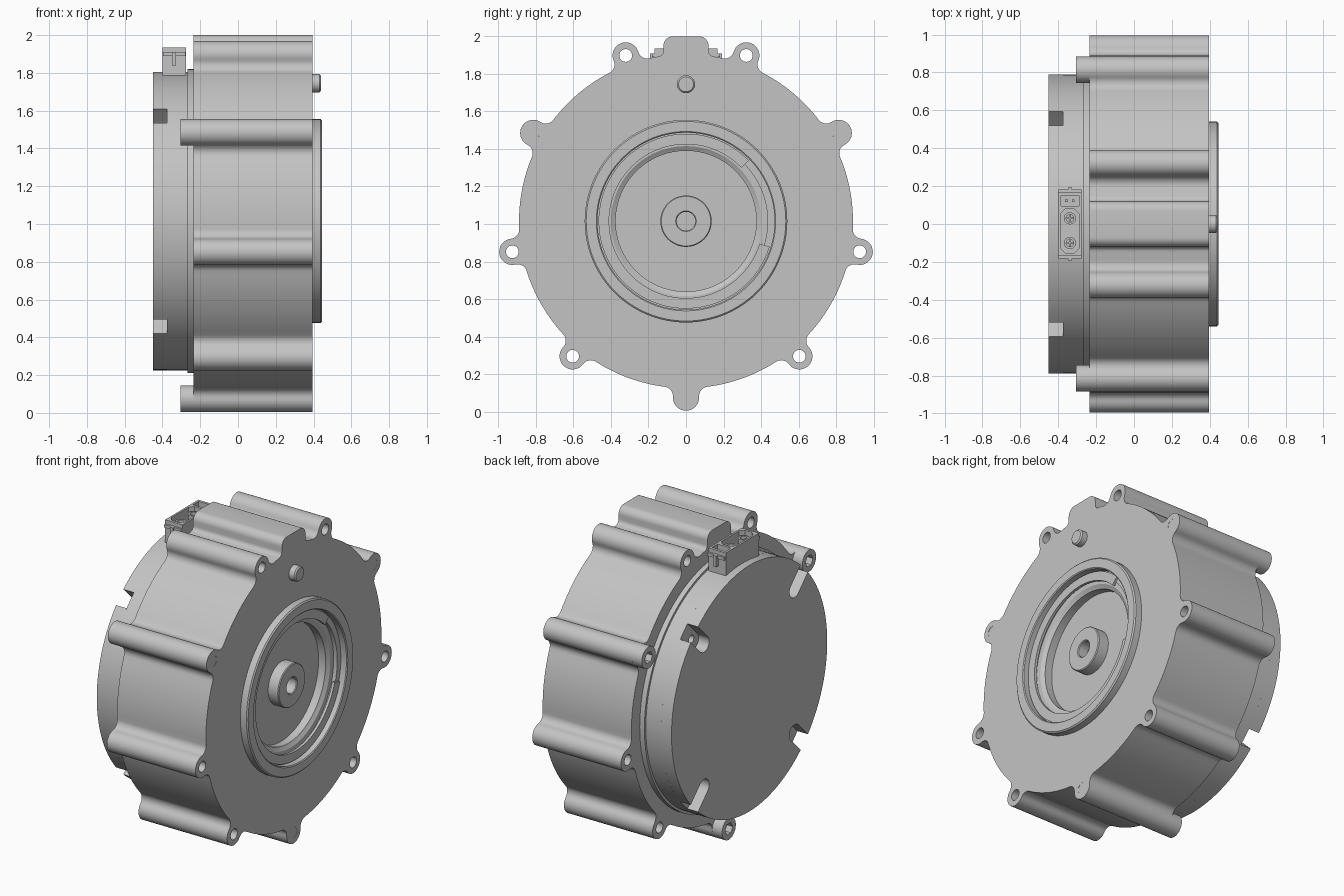
import bpy, bmesh
from math import sin, cos, pi, radians, atan2, acos, sqrt
from mathutils import Matrix, Vector

cube = bpy.data.objects.get("Cube")
if cube:
    bpy.data.objects.remove(cube)

AXIS_Z = 1.015          # height of the motor axis
metal = bpy.data.materials.new("metal_grey")
metal.use_nodes = True
grey = (0.55, 0.55, 0.55, 1)
metal.diffuse_color = grey
metal.node_tree.nodes["Principled BSDF"].inputs["Base Color"].default_value = grey

# Maps profile x, y, depth to world y, z, x around the motor axis
ALONG_X = Matrix(((0, 0, 1, 0), (1, 0, 0, 0), (0, 1, 0, AXIS_Z), (0, 0, 0, 1)))


def finish(name, bm):
    bmesh.ops.remove_doubles(bm, verts=bm.verts, dist=0.0001)
    bmesh.ops.recalc_face_normals(bm, faces=bm.faces)
    mesh = bpy.data.meshes.new(name)
    bm.to_mesh(mesh)
    bm.free()
    mesh.materials.append(metal)
    obj = bpy.data.objects.new(name, mesh)
    bpy.context.collection.objects.link(obj)
    bpy.ops.object.select_all(action='DESELECT')
    obj.select_set(True)
    bpy.context.view_layer.objects.active = obj
    bpy.ops.object.shade_smooth_by_angle(angle=radians(30))
    return obj


def plate(name, loops, lo, hi, matrix=ALONG_X):
    """Extrude an outline, with any holes, from lo to hi."""
    curve = bpy.data.curves.new(name, 'CURVE')
    curve.dimensions = '2D'
    curve.fill_mode = 'BOTH'
    curve.extrude = (hi - lo) / 2
    for loop in loops:
        spline = curve.splines.new('POLY')
        spline.points.add(len(loop) - 1)
        for point, (u, v) in zip(spline.points, loop):
            point.co = (u, v, 0, 1)
        spline.use_cyclic_u = True
    temp = bpy.data.objects.new(name, curve)
    bpy.context.collection.objects.link(temp)
    mesh = bpy.data.meshes.new_from_object(temp)
    bpy.data.objects.remove(temp)
    mesh.transform(matrix @ Matrix.Translation((0, 0, (lo + hi) / 2)))
    bm = bmesh.new()
    bm.from_mesh(mesh)
    bpy.data.meshes.remove(mesh)
    return finish(name, bm)


def lathe(name, profile, u=0, v=0, steps=96):
    """Spin (x, radius) points around an axis parallel to x."""
    bm = bmesh.new()
    verts = [bm.verts.new((x, u + r, AXIS_Z + v)) for x, r in profile]
    edges = [bm.edges.new(pair) for pair in zip(verts, verts[1:])]
    bmesh.ops.spin(bm, geom=verts + edges, cent=(0, u, AXIS_Z + v), axis=(1, 0, 0),
                   angle=2 * pi, steps=steps, use_duplicate=False)
    return finish(name, bm)


def arc(cu, cv, r, a0, a1, n):
    return [(cu + r * cos(a0 + (a1 - a0) * i / n), cv + r * sin(a0 + (a1 - a0) * i / n))
            for i in range(n + 1)]


def circle(u, v, r, n=24):
    return arc(u, v, r, 0, 2 * pi, n)[:-1]


def turned(points, a):
    return [(u * cos(a) - v * sin(a), u * sin(a) + v * cos(a)) for u, v in points]


def mirrored(points):
    return [(-u, v) for u, v in reversed(points)]


def box(u, v, w, h, c=0.0):
    """Rectangle outline with chamfered corners."""
    if not c:
        return [(u - w, v - h), (u + w, v - h), (u + w, v + h), (u - w, v + h)]
    return [(u - w + c, v - h), (u + w - c, v - h), (u + w, v - h + c), (u + w, v + h - c),
            (u + w - c, v + h), (u - w + c, v + h), (u - w, v + h - c), (u - w, v - h + c)]


# Housing outline: round body, nine filleted lugs and a top boss
R, LUG_D, LUG_R, FIL = 0.89, 0.94, 0.07, 0.05
beta = acos(((R + FIL) ** 2 + LUG_D ** 2 - (LUG_R + FIL) ** 2) / (2 * (R + FIL) * LUG_D))
fu, fv = (R + FIL) * cos(beta), -(R + FIL) * sin(beta)
phi = atan2(-fv, LUG_D - fu)
lug = arc(fu, fv, FIL, pi - beta, phi, 8) + arc(LUG_D, 0, LUG_R, phi - pi, pi - phi, 18)[1:-1]
lug += arc(fu, -fv, FIL, -phi, beta - pi, 8)

bv = sqrt((R + 0.03) ** 2 - 0.15 ** 2)
boss_angle = atan2(bv, 0.15)
boss = arc(0.15, bv, 0.03, boss_angle + pi, pi, 6) + arc(0.07, 0.935, 0.05, 0, pi / 2, 8)
boss += mirrored(boss)

angles = [radians(-90 + 40 * i) for i in range(9)]
outline = []
for i, a in enumerate(angles):
    outline += turned(lug, a)
    start, end = a + beta, a + radians(40) - beta
    if i == 4:
        outline += arc(0, 0, R, start, boss_angle, 3)[1:-1] + boss
        outline += arc(0, 0, R, pi - boss_angle, end, 3)[1:-1]
    else:
        outline += arc(0, 0, R, start, end, 14)[1:-1]
lugs = [(LUG_D * cos(a), LUG_D * sin(a)) for a in angles]
holes = [circle(u, v, 0.034) for u, v in lugs]
plate("housing", [outline, circle(0, 0, 0.5, 96)] + holes, -0.235, 0.395)

# Stepped bearing seat with a recessed floor
lathe("bearing_seat", [(0.36, 0.505), (0.395, 0.54), (0.438, 0.54), (0.445, 0.532),
                       (0.445, 0.478), (0.44, 0.472), (0.40, 0.472), (0.40, 0.435),
                       (0.375, 0.435), (0.375, 0.40), (0.365, 0.385), (0.36, 0.375),
                       (0.31, 0.375), (0.31, 0)])

# Open snap ring sitting in the seat
ring_from, ring_to = radians(44), radians(343)
plate("snap_ring", [arc(0, 0, 0.466, ring_from, ring_to, 72)
                    + arc(0, 0, 0.41, ring_to, ring_from, 72)], 0.395, 0.412)

# Hollow centre hub and locating pin
lathe("hub", [(0.305, 0.137), (0.378, 0.137), (0.383, 0.132), (0.383, 0.055),
              (0.378, 0.05), (0.315, 0.05), (0.315, 0)], steps=48)
lathe("locating_pin", [(0.39, 0.048), (0.432, 0.048), (0.44, 0.04), (0.44, 0)],
      0, 0.73, 32)

# Rear collar and cover with four open slots
lathe("rear_collar", [(-0.23, 0), (-0.23, 0.805), (-0.268, 0.805), (-0.268, 0)])
COVER_R, SLOT_R, SLOT_W = 0.79, 0.65, 0.052
slot_half = atan2(SLOT_W, sqrt(COVER_R ** 2 - SLOT_W ** 2))
slotted, slot_holes = [], []
for i in range(4):
    a = radians(45 + 90 * i)
    slotted += turned(arc(SLOT_R, 0, SLOT_W, 1.5 * pi, pi / 2, 12), a)
    slotted += arc(0, 0, COVER_R, a + slot_half, a + pi / 2 - slot_half, 24)
    slot_holes.append(circle(0.68 * cos(a), 0.68 * sin(a), 0.025))
plate("rear_cover", [slotted], -0.45, -0.375)
plate("cover_base", [circle(0, 0, COVER_R, 120)] + slot_holes, -0.375, -0.268)

# Socket head bolts in every third lug
for i in (0, 3, 6):
    u, v = lugs[i]
    plate("bolt_head", [circle(u, v, 0.07, 32), circle(u, v, 0.038, 6)], -0.305, -0.265)
    lathe("bolt_shank", [(-0.265, 0), (-0.265, 0.07), (-0.235, 0.07), (-0.235, 0.034),
                         (0.394, 0.034), (0.394, 0)], u, v, 32)

# Connector shell with a signal bay and a power bay
FLAT = Matrix.Identity(4)
CX = -0.338
plate("connector_shell", [box(CX, 0, 0.062, 0.168), box(CX, 0.122, 0.048, 0.028),
                          box(CX, -0.037, 0.05, 0.115, 0.025)], 1.79, 1.935, FLAT)
plate("connector_floor", [box(CX, 0, 0.06, 0.166)], 1.785, 1.83, FLAT)
for y in (0.03, -0.1):
    plate("power_pin", [circle(CX, y, 0.032), circle(CX, y, 0.02)], 1.82, 1.915, FLAT)
    for w, h in ((0.022, 0.004), (0.004, 0.022)):
        plate("power_pin_cross", [box(CX, y, w, h)], 1.82, 1.9, FLAT)
for x in (-0.018, 0.018):
    plate("signal_pin", [box(CX + x, 0.122, 0.007, 0.007)], 1.82, 1.91, FLAT)

# Latch rails and clips at the connector ends
for side in (-1, 1):
    plate("latch_rail", [box(CX, side * 0.174, 0.06, 0.007)], 1.89, 1.91, FLAT)
    plate("latch_clip", [box(CX, side * 0.18, 0.011, 0.012)], 1.84, 1.91, FLAT)
